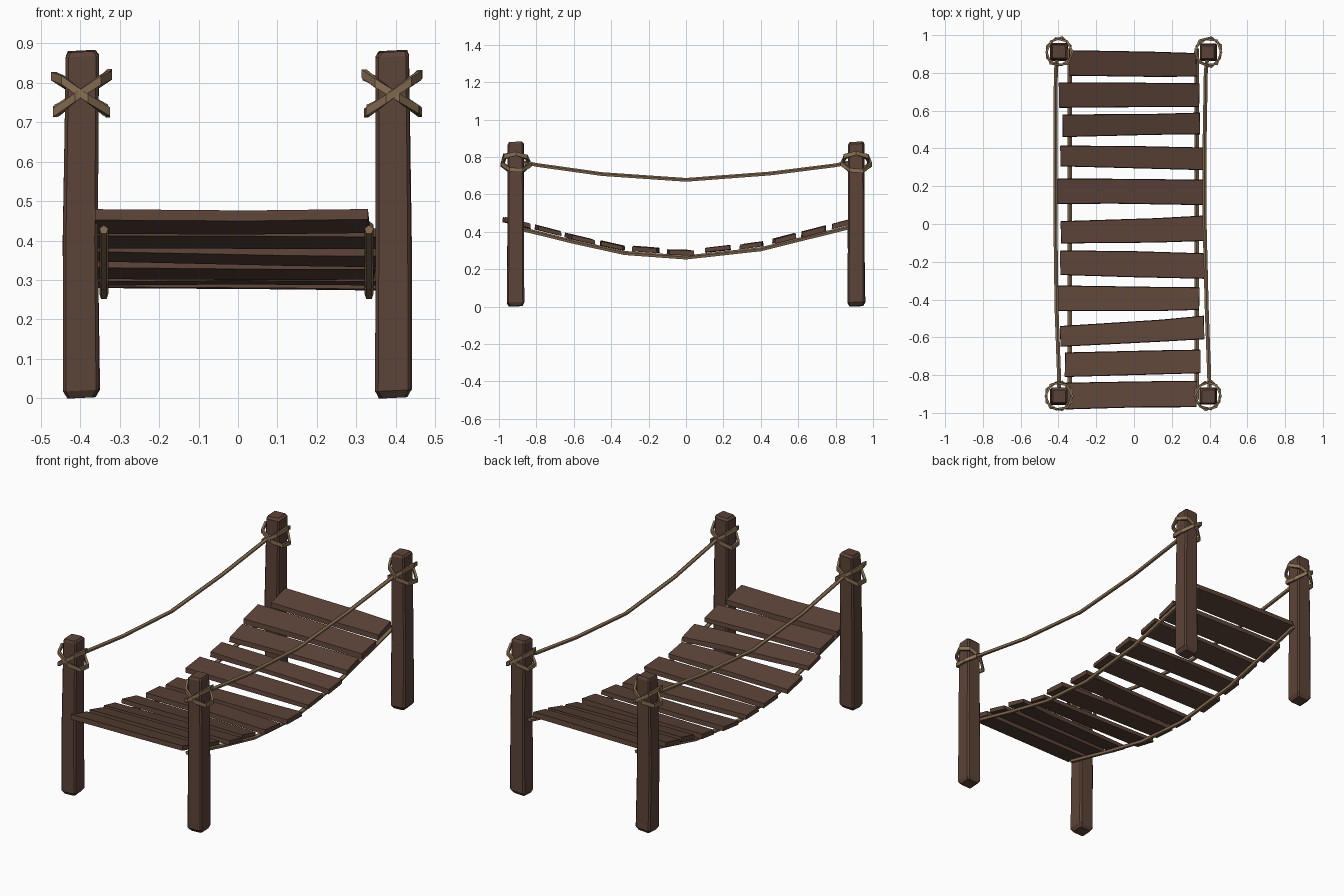
import bpy, bmesh, math, random
from mathutils import Vector

if "Cube" in bpy.data.objects:
    bpy.data.objects.remove(bpy.data.objects["Cube"])

random.seed(4)


def material(name, col):
    m = bpy.data.materials.new(name)
    m.diffuse_color = (*col, 1)
    m.use_nodes = True
    m.node_tree.nodes["Principled BSDF"].inputs["Base Color"].default_value = m.diffuse_color
    return m


WOOD = material("dark wood", (0.105, 0.056, 0.039))
ROPE = material("tan rope", (0.245, 0.160, 0.088))


def loft(name, rings, mat, closed=False):
    """Skin a list of cross-section rings; cap both ends unless closed."""
    bm = bmesh.new()
    vs = [[bm.verts.new(p) for p in r] for r in rings]
    n, m = len(rings), len(rings[0])
    for i in range(n if closed else n - 1):
        a, b = vs[i], vs[(i + 1) % n]
        for j in range(m):
            k = (j + 1) % m
            bm.faces.new((a[j], a[k], b[k], b[j]))
    if not closed:
        bm.faces.new(vs[0])
        bm.faces.new(vs[-1])
    bmesh.ops.recalc_face_normals(bm, faces=bm.faces)
    me = bpy.data.meshes.new(name)
    bm.to_mesh(me)
    bm.free()
    me.materials.append(mat)
    ob = bpy.data.objects.new(name, me)
    bpy.context.collection.objects.link(ob)
    return ob


def jit(a):
    return random.uniform(-a, a)


# Sagging ropes run along y with a five-sided section
def rope(name, pts, r):
    rings = []
    for x, y, z in pts:
        rings.append([(x + r * math.cos(a), y, z + r * math.sin(a))
                      for a in (math.tau * k / 5 + math.pi / 2 for k in range(5))])
    loft(name, rings, ROPE)


SAG = [(-0.93, 0.427), (-0.62, 0.350), (-0.33, 0.286), (0, 0.262),
       (0.40, 0.306), (0.65, 0.368), (0.93, 0.437)]


def sag(y):
    for (y0, z0), (y1, z1) in zip(SAG, SAG[1:]):
        if y <= y1:
            break
    return z0 + (z1 - z0) * (y - y0) / (y1 - y0)


for side, x in (("left", -0.34), ("right", 0.332)):
    rope(side + "_deck_rope", [(x, y, z) for y, z in SAG], 0.012)

HAND = [(-0.91, 0.778), (-0.80, 0.757), (-0.45, 0.708), (0, 0.677),
        (0.45, 0.711), (0.80, 0.755), (0.91, 0.778)]
for side, xs in (("left", (-0.395, -0.397, -0.41, -0.416, -0.416, -0.414, -0.405)),
                 ("right", (0.40, 0.398, 0.385, 0.374, 0.374, 0.38, 0.39))):
    rope(side + "_hand_rope", [(x, y, z) for x, (y, z) in zip(xs, HAND)], 0.011)

# Posts: square timbers with worn corners and ends, plus two crossed lashings
for end, py in (("front", -0.91), ("back", 0.91)):
    for side, px in (("left", -0.397), ("right", 0.393)):
        rings = []
        for z, h in ((0.003, 0.034), (0.022, 0.046), (0.40, 0.0445),
                     (0.868, 0.042), (0.880, 0.034)):
            c = h * 0.82
            dx, dy = jit(0.003), jit(0.003)
            rings.append([(px + dx + u, py + dy + v, z + (u + v) * 0.05)
                          for u, v in ((h, -c), (h, c), (c, h), (-c, h),
                                       (-h, c), (-h, -c), (-c, -h), (c, -h))])
        loft(f"{end}_{side}_post", rings, WOOD)
        for t, tilt in enumerate((0.68, -0.68)):
            rings = []
            for k in range(7):
                a = math.tau * k / 7 + t * 0.45
                r = 0.071 + jit(0.005)
                d = Vector((math.cos(a), math.sin(a) * 1.06, 0))
                z = 0.772 + tilt * d.x * r + jit(0.004)
                p = Vector((px, py, z)) + d * r
                rings.append([p + d * s + Vector((0, 0, h)) for s, h in
                              ((-0.006, -0.011), (0.006, -0.011),
                               (0.006, 0.011), (-0.006, 0.011))])
            loft(f"{end}_{side}_lashing_{t + 1}", rings, ROPE, True)

# Planks: x start, x end, then back/front y at the left and right ends
PLANKS = [(-0.345, 0.330, 0.920, 0.785, 0.905, 0.780),
          (-0.395, 0.345, 0.750, 0.615, 0.745, 0.620),
          (-0.378, 0.350, 0.580, 0.460, 0.590, 0.475),
          (-0.388, 0.370, 0.415, 0.305, 0.405, 0.285),
          (-0.402, 0.370, 0.240, 0.105, 0.235, 0.100),
          (-0.386, 0.370, 0.015, -0.103, 0.045, -0.090),
          (-0.388, 0.370, -0.140, -0.270, -0.155, -0.290),
          (-0.410, 0.345, -0.325, -0.460, -0.335, -0.455),
          (-0.390, 0.370, -0.540, -0.650, -0.485, -0.610),
          (-0.365, 0.350, -0.680, -0.810, -0.665, -0.790),
          (-0.362, 0.330, -0.840, -0.982, -0.830, -0.970)]
for i, (x0, x1, lb, lf, rb, rf) in enumerate(PLANKS):
    mid = (lb + lf + rb + rf) / 4
    z0 = sag(mid) + 0.027
    slope = (sag(mid + 0.07) - sag(mid - 0.07)) / 0.14
    rings = []
    for t in (0, 0.5 + jit(0.25), 1):
        x = x0 + (x1 - x0) * t
        yb, yf = lb + (rb - lb) * t, lf + (rf - lf) * t
        if 0 < t < 1:
            yb, yf = yb + jit(0.006), yf + jit(0.006)
        h = 0.0125 + jit(0.002)
        z = z0 + jit(0.003)
        zb, zf = z + slope * (yb - mid), z + slope * (yf - mid)
        rings.append([(x, yf, zf - h), (x, yb, zb - h),
                      (x + jit(0.004), yb - 0.003, zb + h),
                      (x + jit(0.004), yf + 0.003, zf + h)])
    loft(f"plank_{i + 1}", rings, WOOD)
